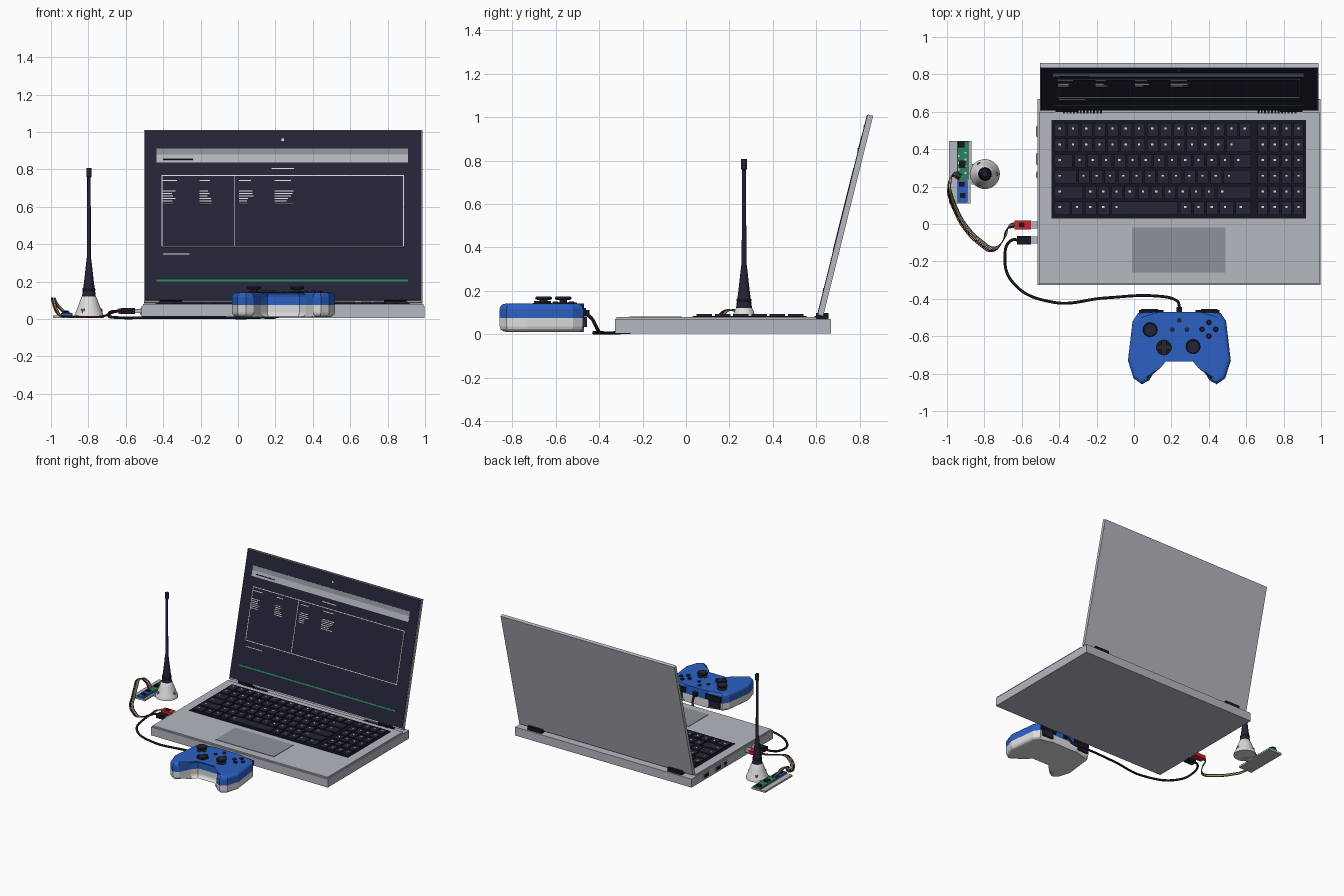
import bpy, bmesh, math, random
from mathutils import Matrix, Vector

random.seed(4)
cube = bpy.data.objects.get("Cube")
if cube:
    bpy.data.objects.remove(cube)


def material(name, *rgb):
    m = bpy.data.materials.new(name)
    m.use_nodes = True
    m.diffuse_color = (*rgb, 1)
    m.node_tree.nodes["Principled BSDF"].inputs["Base Color"].default_value = (*rgb, 1)
    return m


silver = material("silver", 0.46, 0.48, 0.53)
grey = material("mid grey", 0.26, 0.29, 0.32)
navy = material("dark navy", 0.018, 0.017, 0.037)
black = material("black", 0.008, 0.008, 0.013)
blue = material("blue", 0.025, 0.12, 0.55)
white = material("off white", 0.72, 0.72, 0.72)
red = material("red", 0.6, 0.02, 0.025)
green = material("green", 0.02, 0.23, 0.11)
yellow = material("yellow", 0.6, 0.4, 0.04)


def finish(bm, name, *mats):
    bmesh.ops.recalc_face_normals(bm, faces=bm.faces)
    mesh = bpy.data.meshes.new(name)
    bm.to_mesh(mesh)
    bm.free()
    for m in mats:
        mesh.materials.append(m)
    ob = bpy.data.objects.new(name, mesh)
    bpy.context.collection.objects.link(ob)
    return ob


def boxes(name, mat, *bounds, place=None):
    """One object from boxes given as x0, x1, y0, y1, z0, z1."""
    bm = bmesh.new()
    for x0, x1, y0, y1, z0, z1 in bounds:
        mid = Matrix.Translation(((x0 + x1) / 2, (y0 + y1) / 2, (z0 + z1) / 2))
        size = Matrix.Diagonal((x1 - x0, y1 - y0, z1 - z0, 1))
        bmesh.ops.create_cube(bm, size=1, matrix=mid @ size)
    if place:
        bm.transform(place)
    return finish(bm, name, mat)


def lathe(name, mat, profile, centres, sides=24, smooth=False):
    """Turned parts from (radius, z) points, repeated at each (x, y)."""
    bm = bmesh.new()
    for x, y in centres:
        rings = [[bm.verts.new((x + r * math.cos(i * math.tau / sides),
                                y + r * math.sin(i * math.tau / sides), z))
                  for i in range(sides)] for r, z in profile]
        for a, b in zip(rings, rings[1:]):
            for i in range(sides):
                j = (i + 1) % sides
                bm.faces.new((a[i], a[j], b[j], b[i]))
        bm.faces.new(rings[0])
        bm.faces.new(rings[-1])
    ob = finish(bm, name, mat)
    if smooth:
        bpy.context.view_layer.objects.active = ob
        bpy.ops.object.select_all(action="DESELECT")
        ob.select_set(True)
        bpy.ops.object.shade_smooth_by_angle(angle=math.radians(35))
    return ob


def cable(name, mat, points, radius):
    cu = bpy.data.curves.new(name, "CURVE")
    cu.dimensions = "3D"
    cu.bevel_depth = radius
    cu.bevel_resolution = 2
    cu.use_fill_caps = True
    cu.materials.append(mat)
    sp = cu.splines.new("BEZIER")
    sp.bezier_points.add(len(points) - 1)
    for bp, p in zip(sp.bezier_points, points):
        bp.co = p
        bp.handle_left_type = bp.handle_right_type = "AUTO"
    bpy.context.collection.objects.link(bpy.data.objects.new(name, cu))


# Laptop base, deck and touchpad
boxes("laptop_base", silver, (-0.515, 0.998, -0.327, 0.667, 0.005, 0.07))
boxes("laptop_deck", silver, (-0.508, 0.991, -0.32, 0.6, 0.07, 0.08))
boxes("touchpad", grey, (-0.01, 0.49, -0.26, -0.02, 0.08, 0.083))
boxes("keyboard_tray", black, (-0.44, 0.92, 0.03, 0.555, 0.08, 0.084))

# Keys: relative widths per row, plus a four-column number pad
rows = [[1.5] + [1] * 9 + [6, 1, 1],
        [2.3] + [1] * 10 + [2.7],
        [1.8] + [1] * 11 + [2.2],
        [1.5] + [1] * 12 + [1.5],
        [1] * 13 + [2],
        [1] * 15]
rows[0] = [1.3, 1, 1, 1, 5.2, 1, 1, 1, 1.2, 1.3]
keys, marks = [], []


def key(x0, x1, y0):
    keys.append((x0 + .005, x1 - .005, y0 + .006, y0 + .077, .084, .093))
    x, y = x0 + 0.033, y0 + 0.047
    marks.append((x - .006, x + .006, y - .005, y + .005, .093, .094))


for r, row in enumerate(rows):
    y, x, unit = 0.043 + r * 0.084, -0.43, 1.06 / sum(row)
    for w in row:
        key(x, x + w * unit, y)
        x += w * unit
    for c in range(4):
        key(0.655 + c * 0.064, 0.719 + c * 0.064, y)
boxes("keys", navy, *keys)
boxes("key_marks", white, *marks)

# Vents and hinges
boxes("vents", black, *[(x0 + i * .018, x0 + i * .018 + .01, .592, .612, .079, .084)
                        for x0 in (-0.38, 0.66) for i in range(12)])
boxes("hinge_feet", black, *[(x - .06, x + .06, .598, .655, .065, .098) for x in (-.36, .84)])

# Side ports
ports = ((.465, .525), (.315, .38), (.245, .28))
boxes("port_rims", silver, *[(-.522, -.51, a, b, .022, .058) for a, b in ports])
boxes("port_openings", black, *[(-.524, -.52, a + .006, b - .006, .028, .052) for a, b in ports])

# Tilted lid; its parts are laid out upright, then leaned back
TILT = math.radians(14)
lean = Matrix.Translation((0, 0.607, 0.09)) @ Matrix.Rotation(-TILT, 4, "X")


def plate(x0, x1, z0, z1, layer=1):
    up = [(z - 0.09) / math.cos(TILT) for z in (z0, z1)]
    return (x0, x1, -0.004 - layer * 0.002, -0.002 * layer, *up)


def frame(x0, x1, z0, z1, t=0.005):
    return [plate(x0, x1, z0, z0 + t), plate(x0, x1, z1 - t, z1),
            plate(x0, x0 + t, z0, z1), plate(x1 - t, x1, z0, z1)]


boxes("lid", silver, (-0.502, 0.986, 0, 0.025, 0, 0.95), place=lean)
boxes("screen", navy, plate(-0.498, 0.982, 0.1, 1.008, 0), place=lean)
boxes("title_bar", grey, plate(-0.435, 0.91, 0.877, 0.91), place=lean)
boxes("menu_bar", silver, plate(-0.435, 0.91, 0.835, 0.877), place=lean)
boxes("status_line", green, plate(-0.435, 0.91, 0.2, 0.211), place=lean)
boxes("window_frame", white, *frame(-.41, .888, .385, .768),
      plate(-.02, -.015, .385, .768), place=lean)
dashes = [plate(.233, .247, .95, .963), plate(.18, .3, .8, .806), plate(-.4, -.26, .343, .348)]
for x, w in ((-.405, .1), (-.205, .07), (.005, .08), (.195, .11)):
    dashes.append(plate(x, x + w * .8, .737, .743))
    for i in range(6):
        z = .615 + i * .013
        dashes.append(plate(x, x + w * random.uniform(.5, 1), z, z + .005))
boxes("screen_dashes", white, *dashes, place=lean)
boxes("menu_dashes", navy, plate(-.4, -.24, .85, .857, 2), place=lean)

# Game controller body: mirrored outline in two layers with rounded rims
CX = 0.2425
half = [(.1, -.47), (.22, -.475), (.25, -.52), (.275, -.73), (.245, -.825), (.2, -.857),
        (.16, -.835), (.12, -.755), (.085, -.712)]
outline = [(CX + x, y) for x, y in half] + [(CX - x, y) for x, y in reversed(half)]
bm = bmesh.new()
layers = [[bm.verts.new((x, y, z)) for x, y in outline] for z in (0.012, 0.075, 0.142)]
n = len(outline)
for a, b in zip(layers, layers[1:]):
    for i in range(n):
        j = (i + 1) % n
        bm.faces.new((a[i], a[j], b[j], b[i]))
caps = [bm.faces.new(layers[0]), bm.faces.new(layers[-1])]
rims = [e for f in caps for e in f.edges]
bmesh.ops.bevel(bm, geom=rims, offset=0.024, segments=3, profile=0.5, affect="EDGES")
for f in bm.faces:
    f.material_index = int(f.calc_center_median().z > 0.075)
finish(bm, "controller_body", white, blue)

# Controller sticks, buttons, pad and triggers
lathe("sticks", navy, [(.036, .14), (.036, .145), (.018, .148), (.018, .158), (.036, .16),
                       (.039, .168), (.034, .174), (.026, .17)],
      [(.086, -.565), (.316, -.655)], 16)
lathe("face_buttons", navy, [(.014, .14), (.014, .148), (.01, .152)],
      [(.4 + dx, -.563 + dy) for dx, dy in ((.037, 0), (-.037, 0), (0, .037), (0, -.037))], 12)
lathe("menu_buttons", navy, [(.013, .14), (.013, .147)],
      [(.2425, -.515), (.205, -.565), (.283, -.565)], 12)
lathe("pad_dish", black, [(.043, .14), (.043, .144)], [(.16, -.66)], 12)
boxes("direction_pad", navy, (.12, .2, -.673, -.647, .14, .153),
      (.147, .173, -.7, -.62, .14, .153))
boxes("bumpers", black, *[(CX + s * .15 - .065, CX + s * .15 + .065, -.495, -.46, .085, .122)
                          for s in (-1, 1)])
boxes("triggers", navy, *[(CX + s * .16 - .045, CX + s * .16 + .045, -.49, -.455, .035, .08)
                          for s in (-1, 1)])

# Controller cable and both plugs
cable("controller_cable", black, [
    (-.61, -.085, .043), (-.66, -.09, .04), (-.69, -.17, .02), (-.65, -.31, .008),
    (-.44, -.417, .008), (-.15, -.395, .008), (.12, -.385, .009), (.22, -.405, .02),
    (.242, -.44, .08), (.2425, -.475, .1)], 0.008)
boxes("cable_strain_relief", black, (.228, .257, -.48, -.445, .082, .112))
boxes("black_plug", black, (-.625, -.55, -.11, -.063, .028, .058))
boxes("red_plug", red, (-.64, -.55, -.03, .02, .028, .055))
boxes("red_plug_chip", black, (-.615, -.585, -.015, .008, .055, .06))
boxes("plug_tips", silver, (-.55, -.5, -.105, -.068, .032, .053), (-.55, -.5, -.024, .014, .032, .053))

# Sensor tray with circuit boards
boxes("sensor_tray", silver, (-.988, -.87, .245, .443, .005, .018),
      (-.988, -.875, .11, .245, .005, .018), (-.87, -.8, .21, .32, .005, .018))
boxes("green_board", green, (-.947, -.885, .237, .44, .018, .032))
boxes("blue_board", blue, (-.945, -.89, .115, .232, .018, .032))
boxes("board_chips", black, (-.94, -.905, .41, .44, .032, .045), (-.935, -.9, .3, .34, .032, .04),
      (-.935, -.905, .2, .225, .032, .042), (-.93, -.9, .14, .165, .032, .04))
boxes("board_pads", white, *[(-.942 + .036 * (i % 2), -.932 + .036 * (i % 2),
                              .25 + i * .018, .26 + i * .018, .032, .036) for i in range(8)])

# Wire bundle looping off the boards to the red plug
route = [(-.93, .25, .035), (-.965, .265, .07), (-.988, .2, .11), (-.978, .14, .06),
         (-.955, .08, .02), (-.91, -.005, .012), (-.82, -.1, .01), (-.75, -.135, .01),
         (-.695, -.08, .02), (-.67, -.015, .04), (-.635, -.005, .042)]
for i, (name, mat) in enumerate((("red", red), ("black", black), ("yellow", yellow),
                                 ("white", white), ("green", green))):
    d = (i - 2) * 0.0055
    cable(name + "_wire", mat, [Vector(p) + Vector((d * .7, d * 1.1, abs(d) * .3))
                                for p in route], 0.003)

# Antenna
spot = [(-0.797, 0.267)]
lathe("antenna_foot", white, [(.08, .005), (.08, .016), (.074, .028), (.052, .085), (.04, .118),
                              (.036, .122)], spot, 32, True)
lathe("antenna_mast", navy, [(.037, .12), (.035, .135), (.026, .2), (.015, .3), (.011, .33),
                             (.009, .755), (.014, .762), (.014, .808)], spot, 16, True)
lathe("antenna_ribs", black, [(.033, .15), (.035, .155), (.033, .165)], spot, 16)
lathe("foot_screws", grey, [(.012, .03), (.012, .052), (.008, .056)],
      [(-.797 + .06 * math.cos(a), .267 + .06 * math.sin(a)) for a in (0, 2.1, 4.2)], 10)
